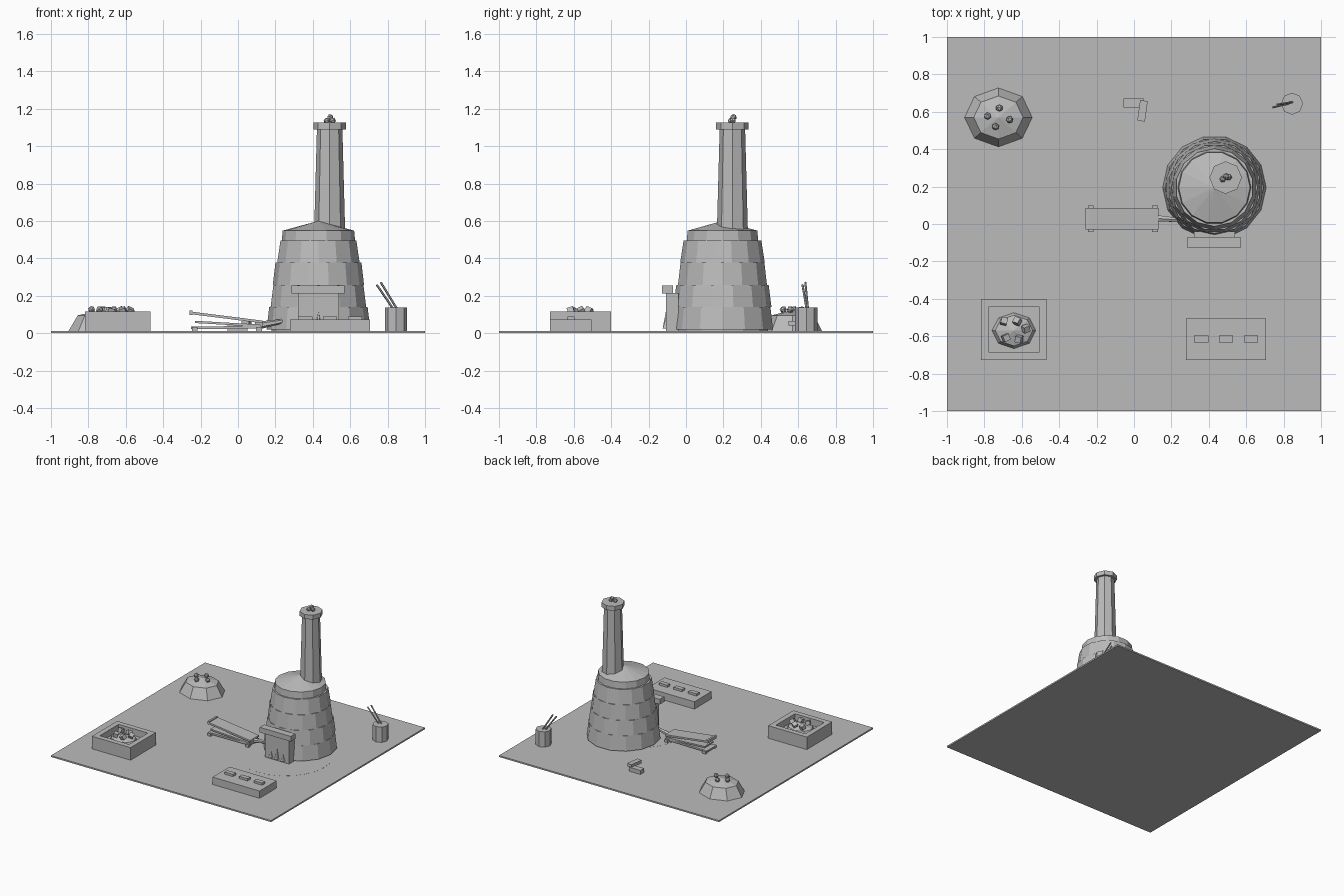
import bpy
import math
import random
from mathutils import Vector

if "Cube" in bpy.data.objects:
    bpy.data.objects.remove(bpy.data.objects["Cube"], do_unlink=True)
random.seed(4)

grey = bpy.data.materials.new("plain_grey")
grey.use_nodes = True
colour = (0.5, 0.5, 0.5, 1)
grey.diffuse_color = colour
grey.node_tree.nodes["Principled BSDF"].inputs["Base Color"].default_value = colour

G = 0.012            # top of the ground slab
FX, FY = 0.43, 0.195  # furnace centre


def finish(name):
    ob = bpy.context.object
    ob.name = name
    ob.data.materials.append(grey)
    return ob


def box(name, x, y, z, rot=(0, 0, 0)):
    """Box from (min, max) ranges, turned about its own centre."""
    mid = [(a + b) / 2 for a, b in (x, y, z)]
    bpy.ops.mesh.primitive_cube_add(size=1, location=mid, rotation=rot)
    ob = finish(name)
    ob.scale = [b - a for a, b in (x, y, z)]
    return ob


def cone(name, x, y, z0, z1, r0, r1, sides, turn=0.0, squash=1.0):
    bpy.ops.mesh.primitive_cone_add(vertices=sides, radius1=r0, radius2=r1, depth=z1 - z0,
                                    location=(x, y, (z0 + z1) / 2), rotation=(0, 0, turn))
    ob = finish(name)
    ob.scale = (1, squash, 1)
    return ob


def rod(name, start, end, r0, r1, sides=6):
    a, b = Vector(start), Vector(end)
    bpy.ops.mesh.primitive_cone_add(vertices=sides, radius1=r0, radius2=r1, depth=(b - a).length,
                                    location=(a + b) / 2)
    ob = finish(name)
    ob.rotation_euler = (b - a).to_track_quat('Z', 'Y').to_euler()
    return ob


def rock(name, x, y, z, r):
    bpy.ops.mesh.primitive_ico_sphere_add(subdivisions=1, radius=r, location=(x, y, z))
    ob = finish(name)
    ob.rotation_euler = [random.uniform(0, 3) for _ in range(3)]
    return ob


def plank(name, x0, z0, x1, z1, y, thick):
    """Board sloping in the xz plane."""
    length = math.hypot(x1 - x0, z1 - z0)
    cx, cz = (x0 + x1) / 2, (z0 + z1) / 2
    return box(name, (cx - length / 2, cx + length / 2), y, (cz - thick / 2, cz + thick / 2),
               (0, math.atan2(z0 - z1, x1 - x0), 0))


# Ground
box("ground", (-1, 1), (-1, 1), (0, G))
cone("soot_patch", FX, 0, G - 0.002, G + 0.0005, 0.36, 0.36, 24)

# Furnace: stacked tapering courses, each turned half a side
SIDES = 14
step = math.pi / SIDES
base_turn = math.pi / 2
levels = [0.02, 0.14, 0.257, 0.377, 0.495]
radii = [(0.277, 0.263), (0.262, 0.247), (0.244, 0.23), (0.226, 0.208)]
for i, (r0, r1) in enumerate(radii):
    cone(f"furnace_course_{i + 1}", FX, FY, levels[i], levels[i + 1], r0, r1, SIDES,
         base_turn + step * (i % 2))
cone("furnace_footing", FX, FY, G, 0.022, 0.25, 0.25, SIDES, base_turn)
cone("furnace_collar", FX, FY, 0.495, 0.548, 0.196, 0.191, SIDES, base_turn)
cone("furnace_roof", FX, FY, 0.548, 0.6, 0.191, 0, SIDES, base_turn)

# Chimney
CX, CY = 0.49, 0.248
cone("chimney_shaft", CX, CY, 0.5, 1.095, 0.084, 0.068, 8)
cone("chimney_cap", CX, CY, 1.09, 1.126, 0.087, 0.087, 8)
for dx, dy, dz in ((-0.015, -0.008, 0.012), (0.016, 0.002, 0.014), (0.003, 0.006, 0.032)):
    rock("chimney_ember", CX + dx, CY + dy, 1.122 + dz, 0.018)

# Furnace mouth
box("mouth_panel", (0.32, 0.54), (-0.108, -0.04), (G, 0.215))
box("mouth_lintel", (0.287, 0.57), (-0.128, -0.07), (0.213, 0.255))
for dx, h in ((-0.055, 0.08), (0, 0.12), (0.055, 0.085)):
    cone("flame", FX + dx, -0.107, 0.025, h, 0.022, 0, 5)

# Bellows
Y = (-0.03, 0.085)
plank("bellows_top", -0.25, 0.108, 0.13, 0.06, Y, 0.014)
plank("bellows_middle", -0.23, 0.06, 0.12, 0.04, Y, 0.012)
plank("bellows_bottom", -0.25, 0.028, 0.13, 0.032, Y, 0.014)
box("bellows_handle", (-0.258, -0.242), (-0.03, 0.085), (0.098, 0.122))
for x in (-0.232, 0.112):
    for y in (-0.033, 0.088):
        box("bellows_foot", (x - 0.015, x + 0.015), (y - 0.011, y + 0.011), (G, 0.034))
box("bellows_block", (0.09, 0.13), (-0.015, 0.07), (0.025, 0.06))
rod("bellows_nozzle", (0.12, 0.03, 0.043), (0.24, 0.022, 0.064), 0.02, 0.012)

# Coal tray: four walls, a floor and a heap
X0, X1, Y0, Y1 = -0.818, -0.467, -0.728, -0.4
TOP, W = 0.115, 0.042
box("tray_floor", (X0, X1), (Y0, Y1), (G, 0.06))
box("tray_left_wall", (X1 - W, X1), (Y0, Y1), (G, TOP))
box("tray_right_wall", (X0, X0 + W), (Y0, Y1), (G, TOP))
box("tray_front_wall", (X0 + W, X1 - W), (Y0, Y0 + W), (G, TOP))
box("tray_back_wall", (X0 + W, X1 - W), (Y1 - W, Y1), (G, TOP))
cone("coal_heap", -0.642, -0.57, 0.06, 0.09, 0.117, 0.1, 8, 0, 0.82)
cone("coal_heap_top", -0.642, -0.57, 0.09, 0.12, 0.1, 0, 8, 0, 0.82)
for x, y in ((-0.695, -0.52), (-0.625, -0.52), (-0.578, -0.56), (-0.615, -0.615), (-0.685, -0.608)):
    size = 0.034
    lump = box("coal_lump", (x - size / 2, x + size / 2), (y - size / 2, y + size / 2), (0.103, 0.135))
    lump.rotation_euler = [random.uniform(-0.6, 0.6) for _ in range(3)]

# Brick bench
box("brick_bench", (0.277, 0.705), (-0.727, -0.505), (G, 0.072))
for x in (0.36, 0.492, 0.625):
    box("bench_brick", (x - 0.038, x + 0.038), (-0.633, -0.596), (0.07, 0.09))

# Ore mound
MX, MY = -0.725, 0.57
cone("ore_mound", MX, MY, 0, 0.095, 0.188, 0.132, 8, 0, 0.87)
cone("ore_mound_top", MX, MY, 0.095, 0.125, 0.132, 0, 8, 0, 0.84)
for dx, dy in ((0.005, 0.05), (-0.058, 0.007), (0.06, -0.012), (-0.015, -0.05)):
    rock("ore_lump", MX + dx, MY + dy, 0.126, 0.02)

# Tool pot
cone("tool_pot", 0.845, 0.643, G, 0.138, 0.059, 0.059, 8)
rod("tool_rod_1", (0.85, 0.65, 0.1), (0.742, 0.623, 0.258), 0.006, 0.006)
rod("tool_rod_2", (0.868, 0.655, 0.1), (0.763, 0.638, 0.272), 0.006, 0.006)

# Loose bricks
box("loose_brick_1", (-0.055, 0.05), (0.622, 0.67), (G, 0.045))
box("loose_brick_2", (0.025, 0.066), (0.55, 0.66), (0.04, 0.066), (0, 0, -0.14))
